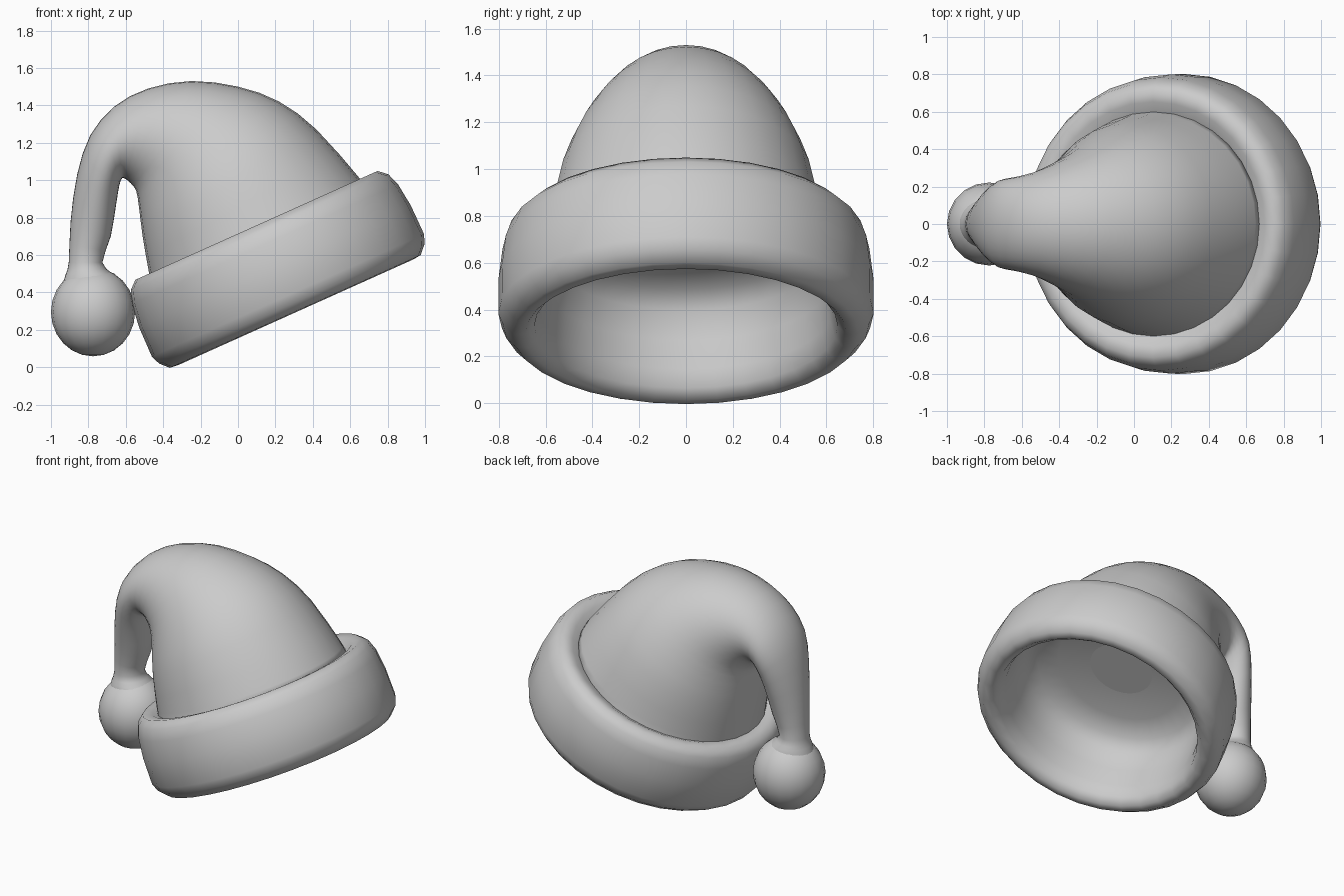
import bpy, bmesh, math
from mathutils import Vector

if "Cube" in bpy.data.objects:
    bpy.data.objects.remove(bpy.data.objects["Cube"])

SEGS = 32


def loft(name, rings, close_end=False):
    """Skin a list of closed rings of equal length."""
    bm = bmesh.new()
    loops = [[bm.verts.new(p) for p in ring] for ring in rings]
    for a, b in zip(loops, loops[1:]):
        for i in range(SEGS):
            j = (i + 1) % SEGS
            bm.faces.new((a[i], a[j], b[j], b[i]))
    if close_end:
        bm.faces.new(loops[-1])
    bmesh.ops.recalc_face_normals(bm, faces=bm.faces)
    for f in bm.faces:
        f.smooth = True
    me = bpy.data.meshes.new(name)
    bm.to_mesh(me)
    bm.free()
    ob = bpy.data.objects.new(name, me)
    bpy.context.collection.objects.link(ob)
    return ob


def ellipse(center, a, b):
    return [center + a * math.cos(t) + b * math.sin(t)
            for t in (2 * math.pi * i / SEGS for i in range(SEGS))]


def refine(rows):
    """Insert a smooth in-between row between neighbouring sections."""
    out = [rows[0]]
    for k in range(len(rows) - 1):
        p0, p1, p2 = rows[max(k - 1, 0)], rows[k], rows[k + 1]
        p3 = rows[min(k + 2, len(rows) - 1)]
        out.append([(9 * (b + c) - a - d) / 16 for a, b, c, d in zip(p0, p1, p2, p3)])
        out.append(p2)
    return out


# Tilted fur band with lining: (radius, height) profile about the tilted axis,
# from the ceiling inside, down the inner wall, around the lip to the top groove
tilt = math.radians(24.2)
U = Vector((math.cos(tilt), 0, math.sin(tilt)))
V = Vector((-math.sin(tilt), 0, math.cos(tilt)))
Y = Vector((0, 1, 0))
base = Vector((0.308, 0, 0.293))
profile = [(.20, .50), (.40, .485), (.53, .45), (.59, .38), (.615, .25),
           (.625, .12), (.645, .04), (.685, 0), (.735, .005), (.778, .05),
           (.798, .10), (.796, .27), (.78, .40), (.755, .47), (.71, .51),
           (.65, .50), (.58, .46)]
loft("fur_band", [ellipse(base + V * h, U * r, Y * r * 1.005) for r, h in profile])
# Close the ceiling with a disc fan
bm = bmesh.new()
bm.faces.new([bm.verts.new(p) for p in ellipse(base + V * .5, U * .2, Y * .201)])
me = bpy.data.meshes.new("lining_top")
bm.to_mesh(me)
bm.free()
bpy.context.collection.objects.link(bpy.data.objects.new("lining_top", me))

# Drooping cap: outer edge x,z / inner edge x,z / half width in y
sections = [
    (.67, .97, -.465, .455, .60), (.65, 1.01, -.475, .50, .59),
    (.42, 1.27, -.51, .70, .535),
    (.22, 1.42, -.53, .86, .46), (0, 1.50, -.545, .945, .39),
    (-.25, 1.53, -.575, .985, .325), (-.48, 1.49, -.60, 1.005, .275),
    (-.66, 1.395, -.62, 1.01, .25), (-.79, 1.24, -.635, .97, .235),
    (-.86, 1.03, -.65, .88, .19), (-.895, .78, -.68, .70, .13),
    (-.905, .56, -.725, .56, .10), (-.92, .50, -.67, .50, .125),
    (-.94, .44, -.62, .44, .14)]
rings = []
for ox, oz, ix, iz, w in refine(sections):
    o, i = Vector((ox, 0, oz)), Vector((ix, 0, iz))
    rings.append(ellipse((o + i) / 2, (o - i) / 2, Y * w))
loft("cap", rings, close_end=True)

# Pompom on the tip
bpy.ops.mesh.primitive_uv_sphere_add(segments=20, ring_count=12, radius=1,
                                     location=(-.775, 0, .295))
pom = bpy.context.object
pom.name = "pompom"
pom.scale = (.225, .222, .237)
bpy.ops.object.shade_smooth()
